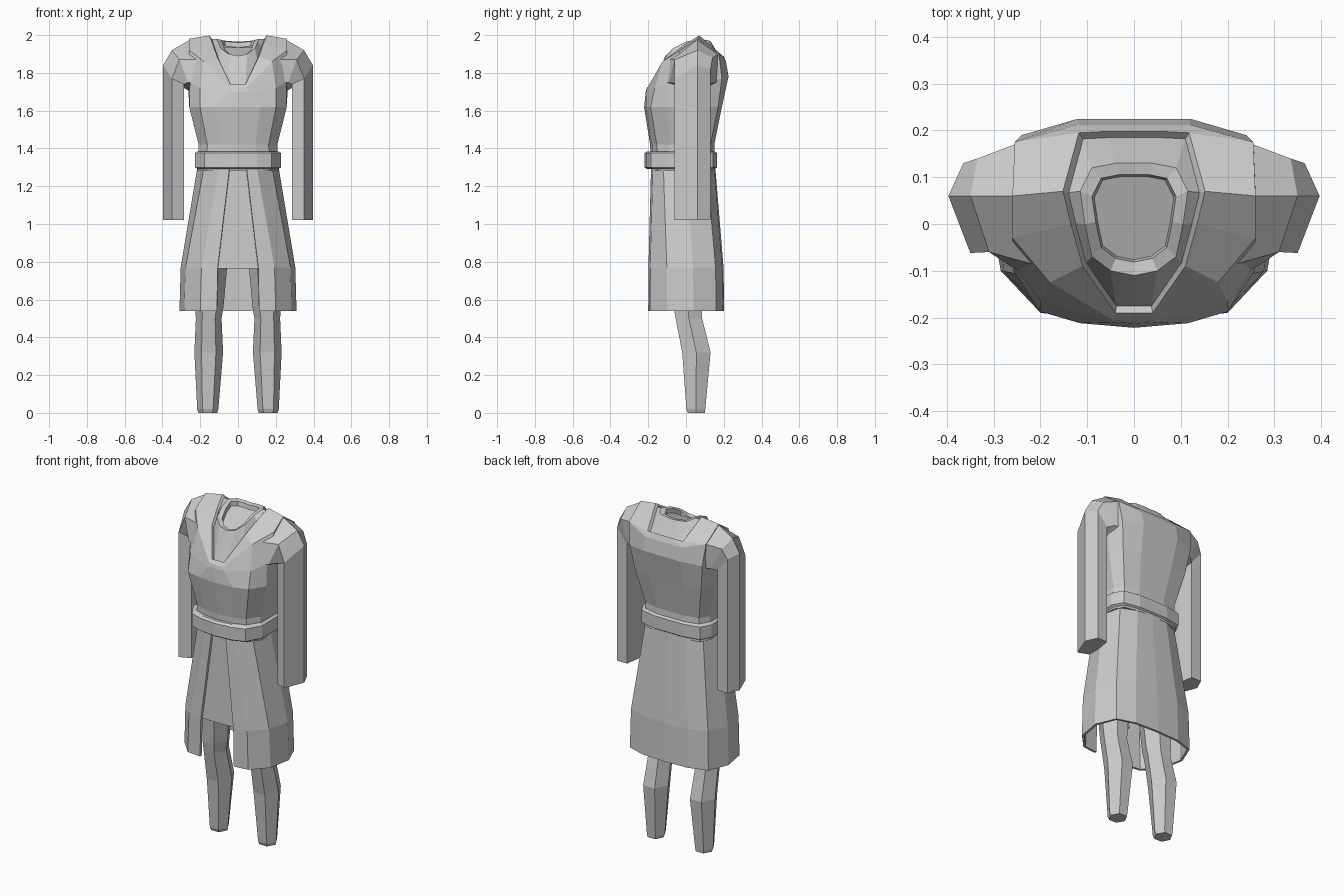
import bpy, bmesh, math

if "Cube" in bpy.data.objects:
    bpy.data.objects.remove(bpy.data.objects["Cube"])


def loft(name, rings, closed=True, cap_start=True, cap_end=True, thickness=0):
    """Skin a list of equal-length point rings."""
    bm = bmesh.new()
    vs = [[bm.verts.new(p) for p in r] for r in rings]
    n = len(rings[0])
    for a, b in zip(vs, vs[1:]):
        for i in range(n if closed else n - 1):
            j = (i + 1) % n
            bm.faces.new((a[i], a[j], b[j], b[i]))
    if cap_start:
        bm.faces.new(vs[0][::-1])
    if cap_end:
        bm.faces.new(vs[-1])
    bmesh.ops.recalc_face_normals(bm, faces=bm.faces)
    me = bpy.data.meshes.new(name)
    bm.to_mesh(me)
    bm.free()
    ob = bpy.data.objects.new(name, me)
    bpy.context.collection.objects.link(ob)
    if thickness:
        s = ob.modifiers.new("Thickness", 'SOLIDIFY')
        s.thickness = thickness
        s.offset = -1
    return ob


def full(half):
    """Mirror a half ring (front to back) across x = 0."""
    return half + [(-x, y, z) for x, y, z in reversed(half) if x > 0]


def body_ring(z, yf, yb, w):
    return full([(0, yf, z), (.45 * w, yf + .01, z), (.78 * w, yf + .035, z),
                 (w, yf * .45, z), (w, yb * .5, z), (.85 * w, yb - .02, z),
                 (.42 * w, yb, z), (0, yb, z)])


def shift(ring, s, dz):
    return [(x * s, .02 + (y - .02) * s, z + dz) for x, y, z in ring]


def pair(name, rings):
    """Build a limb on the right and its mirror on the left."""
    loft("right_" + name, rings)
    loft("left_" + name, [[(-x, y, z) for x, y, z in r] for r in rings])


# coat body, ending in the V-shaped neck opening
chest = full([(0, -.213, 1.70), (.05, -.21, 1.70), (.20, -.165, 1.72), (.255, -.09, 1.75),
              (.265, .10, 1.75), (.24, .19, 1.77), (.12, .225, 1.78), (0, .225, 1.78)])
shoulder = full([(0, -.207, 1.72), (.045, -.205, 1.72), (.18, -.125, 1.86), (.26, -.03, 1.92),
                 (.26, .06, 1.98), (.255, .175, 1.90), (.12, .212, 1.86), (0, .212, 1.86)])
opening = full([(0, -.19, 1.74), (.04, -.19, 1.74), (.11, -.09, 1.885), (.135, 0, 1.955),
                (.152, .07, 1.998), (.118, .195, 1.89), (.06, .198, 1.89), (0, .198, 1.89)])
loft("coat_body", [body_ring(1.28, -.185, .155, .215), body_ring(1.42, -.19, .15, .208),
                   body_ring(1.62, -.222, .19, .258), chest, shoulder, opening,
                   shift(opening, .92, -.015)], cap_end=False)

# inner shirt and hollow neck
neck = full([(0, -.11, 1.89), (.05, -.10, 1.90), (.09, -.07, 1.93), (.105, 0, 1.965),
             (.115, .07, 1.98), (.09, .12, 1.972), (.04, .13, 1.968), (0, .13, 1.965)])
loft("inner_shirt", [shift(opening, .94, -.018), neck, shift(neck, .78, -.005),
                     shift(neck, .74, -.03)], cap_start=False)

# belt
loft("belt", [body_ring(z, -.205 - d, .15 + d, .213 + d)
              for z, d in ((1.29, 0), (1.30, .014), (1.375, .014), (1.385, 0))])

# split skirt, open at the front
waist = [(.045, -.185), (.10, -.175), (.18, -.12), (.215, 0), (.19, .11), (.10, .15), (0, .155)]
hem = [(.112, -.20), (.20, -.19), (.285, -.10), (.31, .04), (.26, .16), (.15, .195), (0, .202)]


def skirt_ring(z, t):
    return full([(a + (c - a) * t, b + (d - b) * t, z) for (a, b), (c, d) in zip(waist, hem)])


loft("skirt", [skirt_ring(.54, 1), skirt_ring(.77, .93), skirt_ring(1.30, 0)],
     closed=False, cap_start=False, cap_end=False, thickness=.014)

# front panel behind the split
loft("front_panel", [[(-w, y, z), (w, y, z), (w, y + .015, z), (-w, y + .015, z)]
                     for z, w, y in ((.765, .11, -.185), (1.29, .06, -.17))])

# sleeves with shoulder caps
section = [(.397, .06), (.365, .13), (.30, .13), (.285, .04), (.285, -.035), (.35, -.062)]


def sleeve_ring(heights):
    return [(x, y, z) for (x, y), z in zip(section, heights)]


pair("sleeve", [
    sleeve_ring([1.02] * 6),
    sleeve_ring([1.84, 1.82, 1.74, 1.72, 1.74, 1.77]),
    [(.35, .06, 1.92), (.335, .14, 1.88), (.27, .155, 1.75), (.25, .04, 1.70),
     (.265, -.09, 1.75), (.31, -.06, 1.87)],
    [(.25, .06, 1.978), (.25, .172, 1.90), (.22, .17, 1.75), (.20, .04, 1.68),
     (.20, -.12, 1.74), (.22, -.085, 1.87)]])


# trouser legs
def leg_ring(z, cx, cy, rx, ry):
    return [(cx + rx * math.cos(k * math.pi / 3), cy + ry * math.sin(k * math.pi / 3) / .866, z)
            for k in range(6)]


pair("leg", [leg_ring(0, .16, .055, .05, .045), leg_ring(.02, .16, .052, .056, .05),
             leg_ring(.32, .155, .055, .076, .075), leg_ring(.50, .155, .015, .068, .07),
             leg_ring(.56, .152, .01, .075, .075), leg_ring(.78, .145, .0, .088, .085),
             leg_ring(1.10, .11, -.01, .085, .09)])
